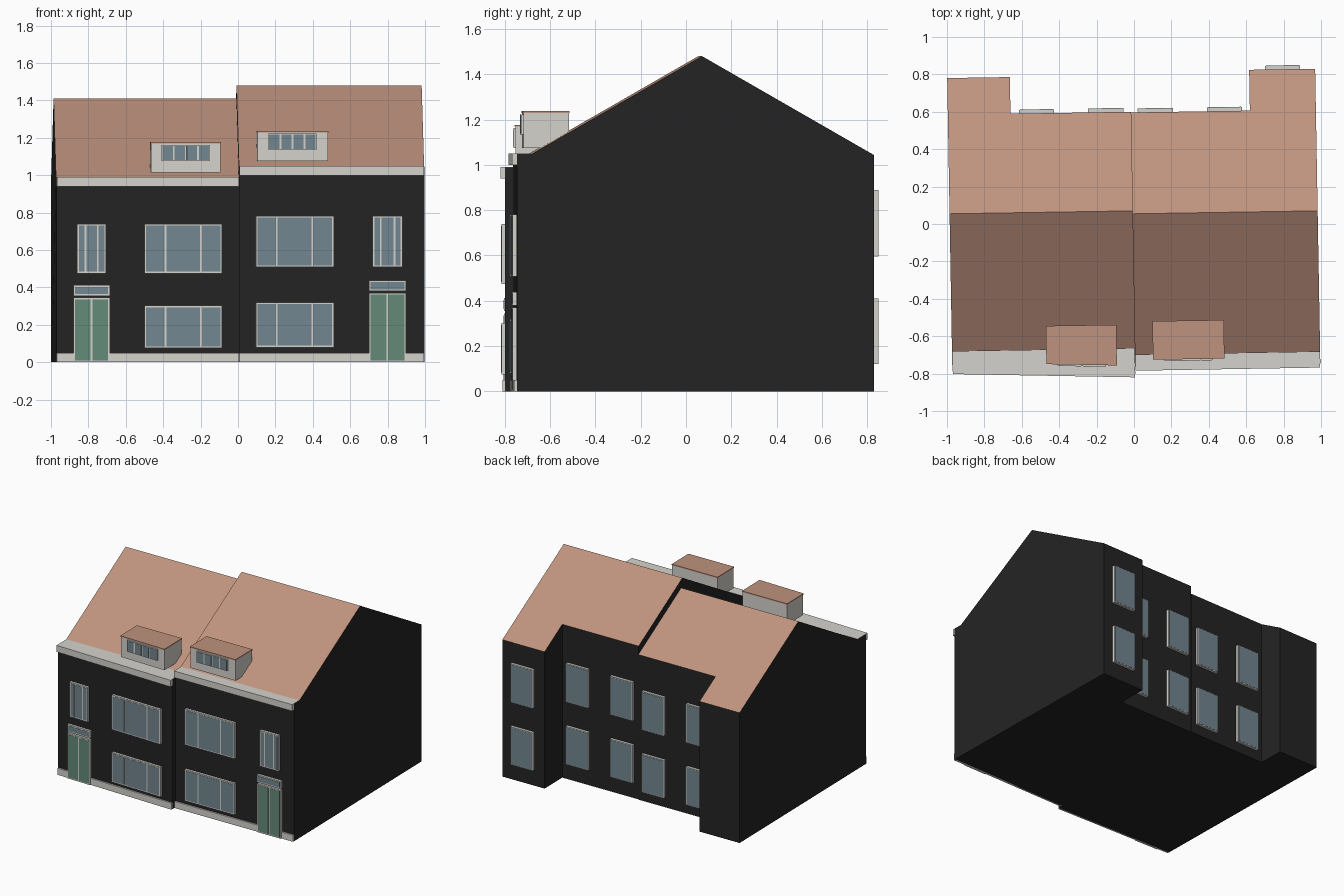
import bpy, bmesh

if "Cube" in bpy.data.objects:
    bpy.data.objects.remove(bpy.data.objects["Cube"])

def material(name, rgb):
    m = bpy.data.materials.new(name)
    m.diffuse_color = (*rgb, 1)
    m.use_nodes = True
    m.node_tree.nodes["Principled BSDF"].inputs["Base Color"].default_value = m.diffuse_color
    return m

BRICK = material("black brick", (0.017, 0.017, 0.017))
ROOF = material("terracotta roof", (0.52, 0.29, 0.21))
TRIM = material("pale trim", (0.66, 0.65, 0.61))
GLASS = material("blue grey glass", (0.17, 0.24, 0.28))
DOOR = material("green door", (0.127, 0.255, 0.19))

K = 0.0175       # small plan rotation of both houses
SLOPE = 0.575    # roof pitch
RIDGE_Y = 0.0625


class House:
    """Plan centre, front skew, wall extents and heights of one house."""
    def __init__(s, name, x0, x1, skew, front, eave_y, ridge, back, ext, ext_x, dz):
        s.name, s.x0, s.x1, s.skew, s.front = name, x0, x1, skew, front
        s.eave_y, s.ridge, s.back, s.ext, s.ext_x, s.dz = eave_y, ridge, back, ext, ext_x, dz
        s.xc = (x0 + x1) / 2

    def roof_z(s, y):
        return s.ridge - SLOPE * abs(y - RIDGE_Y)

    def warp(s, x, y, z):
        k = s.skew if y < -0.69 else 0.016
        return (x - K * y, y + k * (x - s.xc), z)


def prism(h, name, x0, x1, profile, mats, pick=None, skip=None):
    """Extrude a (y, z) profile along x and skew it with the house."""
    bm = bmesh.new()
    a = [bm.verts.new(h.warp(x0, y, z)) for y, z in profile]
    b = [bm.verts.new(h.warp(x1, y, z)) for y, z in profile]
    n = len(profile)
    bm.faces.new(a)
    bm.faces.new(b)
    for i in range(n):
        if i != skip:
            j = (i + 1) % n
            bm.faces.new((a[i], a[j], b[j], b[i]))
    bmesh.ops.recalc_face_normals(bm, faces=bm.faces)
    if pick:
        for f in bm.faces:
            f.material_index = pick(f)
    me = bpy.data.meshes.new(name)
    bm.to_mesh(me)
    bm.free()
    for m in mats:
        me.materials.append(m)
    ob = bpy.data.objects.new(h.name + "_" + name, me)
    bpy.context.collection.objects.link(ob)
    return ob


def box(h, name, x0, x1, y0, y1, z0, z1, mat):
    """Box given by world x at its own depth."""
    s = K * (y0 + y1) / 2
    return prism(h, name, x0 + s, x1 + s, [(y0, z0), (y1, z0), (y1, z1), (y0, z1)], [mat])


def panel(h, name, x0, x1, z0, z1, wall, d=0.02, splits=(), mat=GLASS, border=0.009, bar=0.009, side=-1):
    """Frame standing proud of a wall, with thin panes between its bars."""
    y0, y1 = sorted((wall - side * 0.005, wall + side * d))
    box(h, name + "_frame", x0, x1, y0, y1, z0, z1, TRIM)
    f = wall + side * d
    p0, p1 = sorted((f, f + side * 0.0015))
    edges = [x0 + border - bar / 2, *splits, x1 - border + bar / 2]
    for l, r in zip(edges, edges[1:]):
        box(h, name + "_pane", l + bar / 2, r - bar / 2, p0, p1, z0 + border, z1 - border, mat)


left = House("left", -0.985, -0.007, -0.018, -0.79, -0.672, 1.41, 0.592, 0.788, (-0.985, -0.65), -0.045)
right = House("right", -0.007, 0.983, 0.017, -0.755, -0.69, 1.48, 0.604, 0.822, (0.63, 0.983), 0)


def is_roof(f):
    return 1 if 0.5 < f.normal.z < 0.97 else 0


for h in (left, right):
    eave = h.roof_z(h.eave_y)
    # body and rear extension under one continuous roof
    prism(h, "body", h.x0, h.x1,
          [(h.front, 0), (h.front, eave), (h.eave_y, eave), (RIDGE_Y, h.ridge),
           (h.back, h.roof_z(h.back)), (h.back, 0)], [BRICK, ROOF], is_roof)
    prism(h, "extension", *h.ext_x,
          [(h.back, 0), (h.back, h.roof_z(h.back)), (h.ext, h.roof_z(h.ext)), (h.ext, 0)],
          [BRICK, ROOF], is_roof, skip=0)
    # gutter and plinth
    e = 0.002
    prism(h, "gutter", h.x0 + e, h.x1 - e,
          [(h.front - 0.021, eave - 0.048), (h.eave_y - 0.002, eave - 0.048),
           (h.eave_y - 0.002, eave + 0.002), (h.front - 0.021, eave + 0.002)], [TRIM])
    prism(h, "plinth", h.x0 + e, h.x1 - e,
          [(h.front - 0.012, 0), (h.front + 0.005, 0), (h.front + 0.005, 0.05), (h.front - 0.012, 0.05)], [TRIM])

# front openings: (name, x0, x1, z0, z1, splits, material)
fronts = {
    left: [("upper_window", -0.50, -0.085, 0.475, 0.74, (-0.388, -0.198), GLASS),
           ("lower_window", -0.50, -0.085, 0.075, 0.302, (-0.388, -0.198), GLASS),
           ("narrow_window", -0.86, -0.705, 0.475, 0.74, (-0.815, -0.75), GLASS),
           ("transom", -0.88, -0.685, 0.355, 0.412, (), GLASS),
           ("door", -0.88, -0.685, 0, 0.345, (-0.783,), DOOR)],
    right: [("upper_window", 0.095, 0.512, 0.508, 0.782, (0.207, 0.397), GLASS),
            ("lower_window", 0.095, 0.512, 0.08, 0.32, (0.207, 0.397), GLASS),
            ("narrow_window", 0.72, 0.878, 0.508, 0.782, (0.763, 0.837), GLASS),
            ("transom", 0.70, 0.898, 0.38, 0.438, (), GLASS),
            ("door", 0.70, 0.898, 0, 0.37, (0.798,), DOOR)]}
for h, items in fronts.items():
    for name, x0, x1, z0, z1, splits, mat in items:
        panel(h, name, x0, x1, z0, z1, h.front, 0.018, splits, mat)

# rear windows on two floors: (house, left edge, wall depth)
for h, x, y in ((right, 0.70, right.ext), (right, 0.39, right.back), (right, 0.02, right.back),
                (left, -0.245, left.back), (left, -0.615, left.back)):
    for z0, z1 in ((0.12, 0.41), (0.595, 0.89)):
        panel(h, "rear_window", x, x + 0.188, z0 + h.dz, z1 + h.dz, y, 0.02, side=1, border=0.006)

# dormers with a thin flat roof and a four-pane window
for h, x0, x1, y0, y1, z0, z1 in ((left, -0.468, -0.095, -0.746, -0.547, 1.015, 1.177),
                                  (right, 0.102, 0.48, -0.716, -0.515, 1.075, 1.237)):
    box(h, "dormer", x0, x1, y0, y1, z0, z1 - 0.008, TRIM)
    box(h, "dormer_roof", x0 - 0.002, x1 + 0.002, y0 - 0.003, y1 + 0.002, z1 - 0.008, z1, ROOF)
    w = x0 + 0.06
    panel(h, "dormer_window", w, w + 0.258, z0 + 0.06, z0 + 0.147, y0, 0.01,
          [w + 0.258 * i / 4 for i in (1, 2, 3)], border=0.005, bar=0.01)
